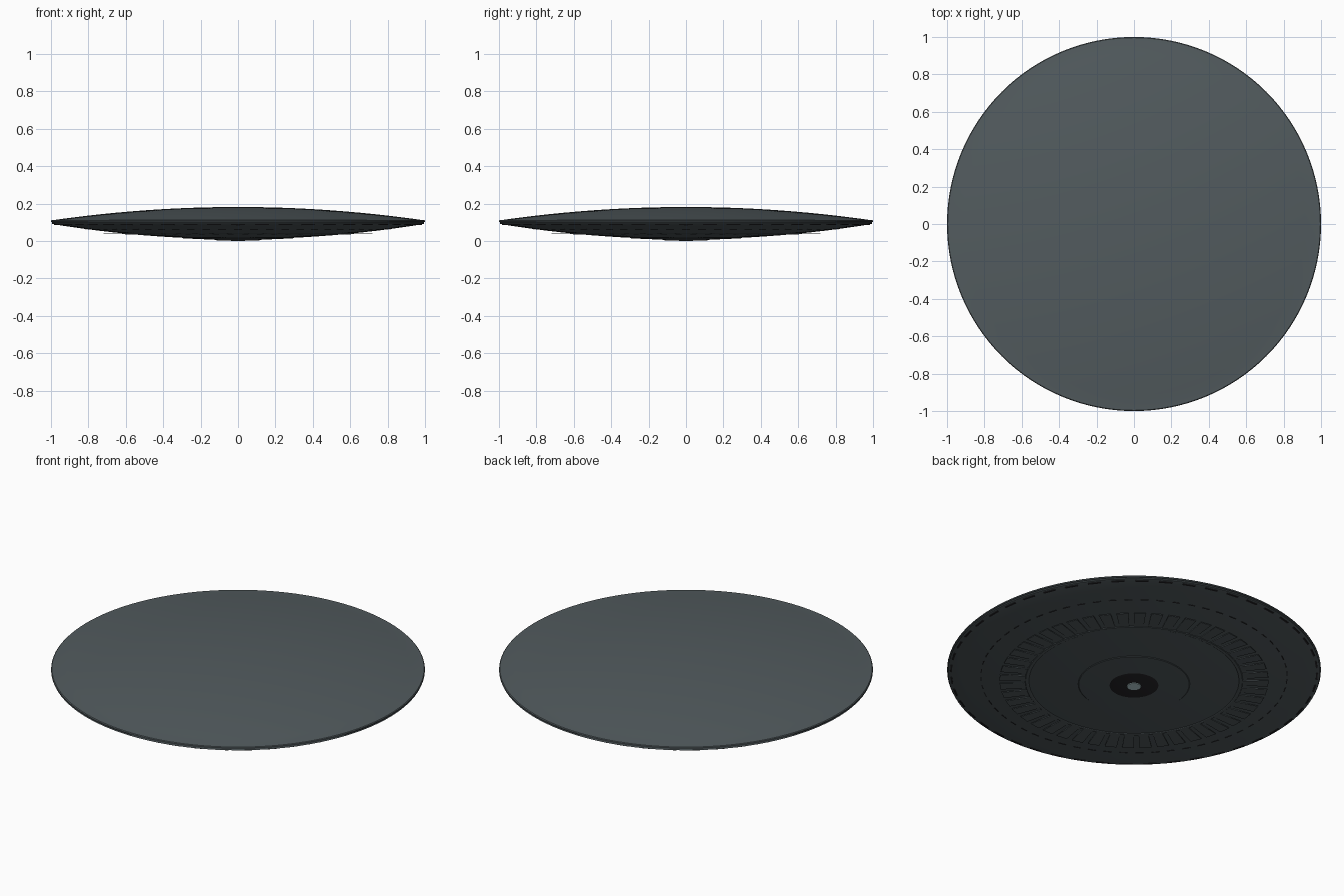
import bpy, bmesh, math

old = bpy.data.objects.get("Cube")
if old:
    bpy.data.objects.remove(old, do_unlink=True)


def material(name, r, g, b):
    m = bpy.data.materials.new(name)
    m.use_nodes = True
    m.diffuse_color = (r, g, b, 1)
    m.node_tree.nodes["Principled BSDF"].inputs["Base Color"].default_value = (r, g, b, 1)
    return m


HULL = material("slate grey", 0.085, 0.105, 0.113)
DARK = material("near black", 0.02, 0.019, 0.022)
GLOW = material("pale cyan", 0.5, 0.68, 0.7)


def finish(name, bm, mat, angle=30):
    bmesh.ops.recalc_face_normals(bm, faces=bm.faces)
    mesh = bpy.data.meshes.new(name)
    bm.to_mesh(mesh)
    bm.free()
    mesh.materials.append(mat)
    ob = bpy.data.objects.new(name, mesh)
    bpy.context.collection.objects.link(ob)
    bpy.ops.object.select_all(action="DESELECT")
    ob.select_set(True)
    bpy.context.view_layer.objects.active = ob
    bpy.ops.object.shade_smooth_by_angle(angle=math.radians(angle))
    return ob


def lathe(name, profile, mat, steps=128, angle=30):
    """Spin a list of (radius, height) points around the z axis."""
    bm = bmesh.new()
    verts = [bm.verts.new((r, 0, z)) for r, z in profile]
    edges = [bm.edges.new(pair) for pair in zip(verts, verts[1:])]
    bmesh.ops.spin(bm, geom=verts + edges, cent=(0, 0, 0), axis=(0, 0, 1),
                   angle=math.tau, steps=steps)
    bmesh.ops.remove_doubles(bm, verts=bm.verts, dist=1e-5)
    return finish(name, bm, mat, angle)


def under(r):
    return 0.01 + 0.082 * r * r


def plates(name, count, r0, r1, z0, z1, fill, thick, mat):
    """Ring of thin tapered plates; z0 and z1 are the inner and outer heights."""
    bm = bmesh.new()
    half = math.pi / count * fill
    for i in range(count):
        mid = math.tau * i / count
        rings = []
        for lift in (0, thick):
            rings.append([bm.verts.new((r * math.cos(mid + a), r * math.sin(mid + a), z + lift))
                          for r, z, a in ((r0, z0, -half), (r1, z1, -half),
                                          (r1, z1, half), (r0, z0, half))])
        low, high = rings
        bm.faces.new(low)
        bm.faces.new(high)
        for k in range(4):
            n = (k + 1) % 4
            bm.faces.new((low[k], low[n], high[n], high[k]))
    return finish(name, bm, mat)


# Lens-shaped hull: domed top, thin grooved rim, domed underside
radii = [i / 12 for i in range(12)] + [0.975]
top = [(r, 0.182 - 0.072 * r * r) for r in radii]
rim = [(0.996, 0.112), (1.0, 0.108), (1.0, 0.102), (0.994, 0.1), (0.994, 0.096), (0.996, 0.093)]
bottom = [(r, under(r)) for r in reversed(radii)]
lathe("hull", top + rim + bottom, HULL)

# Flat plates under the hull and the slim ring that carries them
plates("vent_plates", 48, 0.575, 0.72, 0.036, 0.037, 0.68, 0.004, HULL)
lathe("vent_ring", [(0.56, 0.037), (0.565, 0.034), (0.58, 0.034), (0.585, 0.039)], HULL)

# Shallow raised disc around the centre
lathe("centre_step", [(0.0, 0.006), (0.15, 0.008), (0.295, 0.0145), (0.3, 0.0185)], HULL)

# Dark emitter dish with a bright centre
lathe("emitter_dish", [(0.0, 0.003), (0.11, 0.003), (0.14, 0.01)], DARK, 64)
lathe("emitter_light", [(0.0, 0.0), (0.036, 0.0), (0.04, 0.004)], GLOW, 32)

# Thin dashes around the underside and beneath the rim
plates("underside_dashes", 60, 0.817, 0.822, under(0.817) - 0.002, under(0.822) - 0.002,
       0.5, 0.003, DARK)
plates("rim_dashes", 48, 0.975, 0.984, under(0.975) - 0.003, under(0.984) - 0.003,
       0.55, 0.004, DARK)
